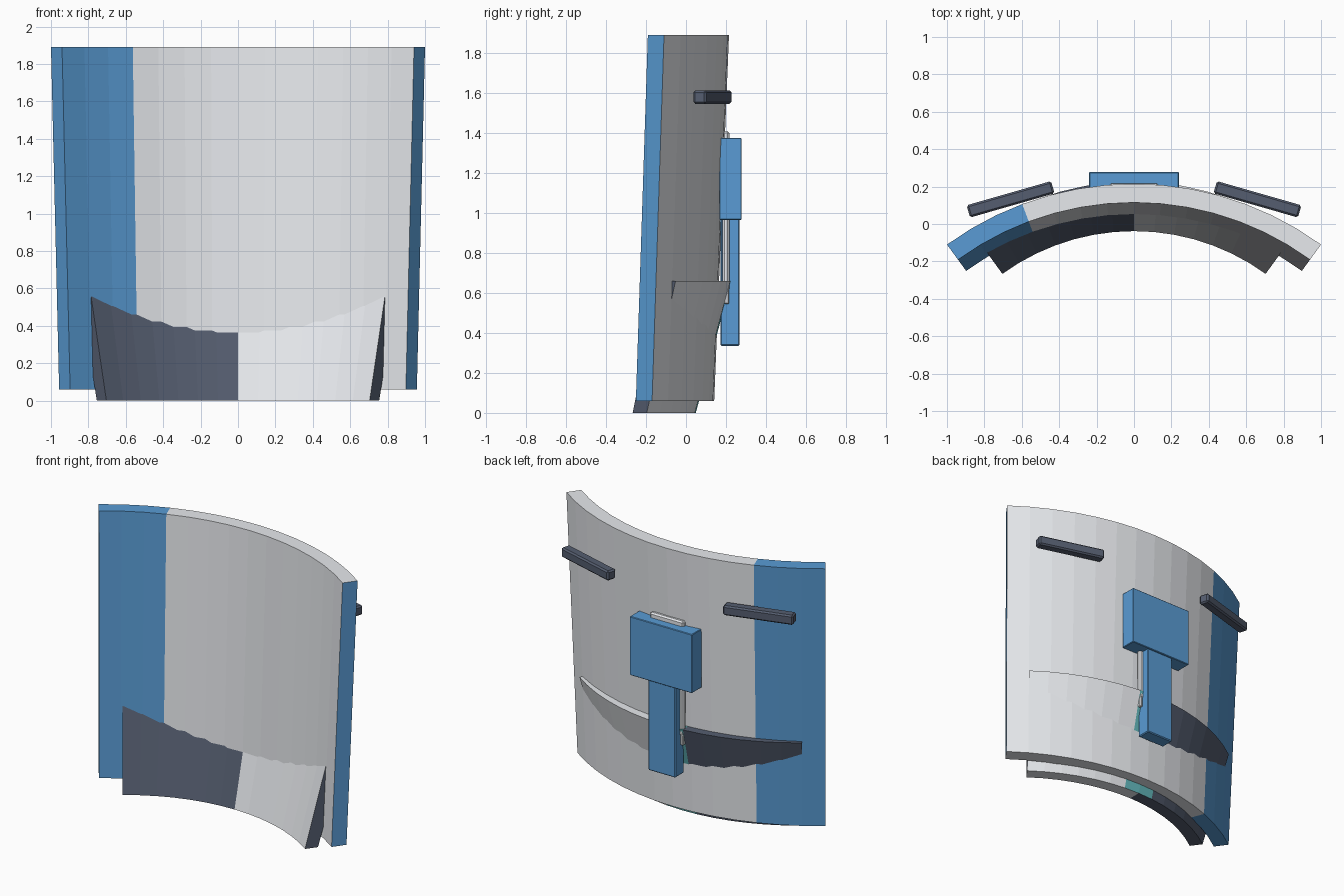
import bpy, bmesh
from math import sin, cos, radians

if "Cube" in bpy.data.objects:
    bpy.data.objects.remove(bpy.data.objects["Cube"])


def mat(name, rgb):
    m = bpy.data.materials.new(name)
    m.diffuse_color = (*rgb, 1)
    m.use_nodes = True
    m.node_tree.nodes["Principled BSDF"].inputs["Base Color"].default_value = m.diffuse_color
    return m


BLUE = mat("blue", (0.10, 0.33, 0.66))
SLATE = mat("slate", (0.09, 0.11, 0.16))
TEAL = mat("teal", (0.13, 0.50, 0.52))
LIGHT = mat("light_grey", (0.80, 0.82, 0.85))
SEGS, HALF = 14, 36


def add_object(name, bm, mats):
    bmesh.ops.recalc_face_normals(bm, faces=bm.faces)
    me = bpy.data.meshes.new(name)
    bm.to_mesh(me)
    bm.free()
    for m in mats:
        me.materials.append(m)
    ob = bpy.data.objects.new(name, me)
    bpy.context.collection.objects.link(ob)
    return ob


def curved_wall(name, cy, corners, mats, pick):
    """Sweep a (radius, z) quad round an arc; pick(segment, side) gives the material.
    Sides: 0 bottom, 1 outer, 2 top, 3 inner, 4 end caps."""
    bm = bmesh.new()
    rings = []
    for i in range(SEGS + 1):
        a = radians(-HALF + 2 * HALF * i / SEGS)
        rings.append([bm.verts.new((r * sin(a), cy + r * cos(a), z)) for r, z in corners])
    for i in range(SEGS):
        for s in range(4):
            t = (s + 1) % 4
            f = bm.faces.new((rings[i][s], rings[i][t], rings[i + 1][t], rings[i + 1][s]))
            f.material_index = pick(i, s)
    for i in (0, SEGS):
        bm.faces.new(rings[i]).material_index = pick(i, 4)
    return add_object(name, bm, mats)


def box(name, lo, hi, m=None, bevel=0.0, rot=0.0):
    bm = bmesh.new()
    bmesh.ops.create_cube(bm, size=1)
    bmesh.ops.scale(bm, vec=[h - l for l, h in zip(lo, hi)], verts=bm.verts)
    if bevel:
        bmesh.ops.bevel(bm, geom=bm.edges[:], offset=bevel, segments=1, affect='EDGES')
    ob = add_object(name, bm, [m] if m else [])
    ob.location = [(l + h) / 2 for l, h in zip(lo, hi)]
    ob.rotation_euler.z = rot
    return ob


# main curved panel, blue stripe on the left and blue end caps
curved_wall("main_panel", -1.486,
            [(1.527, 0.06), (1.627, 0.06), (1.701, 1.89), (1.601, 1.89)],
            [LIGHT, BLUE], lambda i, s: 1 if i < 3 or s == 4 else 0)


# lower flared band: dark left half, light right half, teal centre on the back
def band_colour(i, s):
    if s == 4:
        return 1
    if s in (1, 2) and i in (6, 7):
        return 2
    return 1 if i < SEGS // 2 else 0


curved_wall("lower_band", -1.235,
            [(1.197, 0), (1.284, 0), (1.462, 0.66), (1.362, 0.66)],
            [LIGHT, SLATE, TEAL], band_colour)

# rear grip: block, post and the plate running behind them
box("rear_block", (-0.24, 0.167, 0.965), (0.24, 0.278, 1.375), BLUE, 0.004)
box("rear_post", (-0.105, 0.172, 0.335), (0.105, 0.268, 0.97), BLUE, 0.006)
box("inner_plate", (-0.13, 0.183, 0.61), (0.13, 0.217, 1.41), LIGHT, 0.01)
for side in (-1, 1):
    x = side * 0.117
    box("plate_tip", (x - 0.011, 0.19, 0.545), (x + 0.011, 0.216, 0.62), LIGHT, 0.005)
    # angled dark grab bars
    x = side * 0.66
    box("grab_bar", (x - 0.235, 0.098, 1.545), (x + 0.235, 0.166, 1.613), SLATE, 0.01,
        -side * radians(16))
